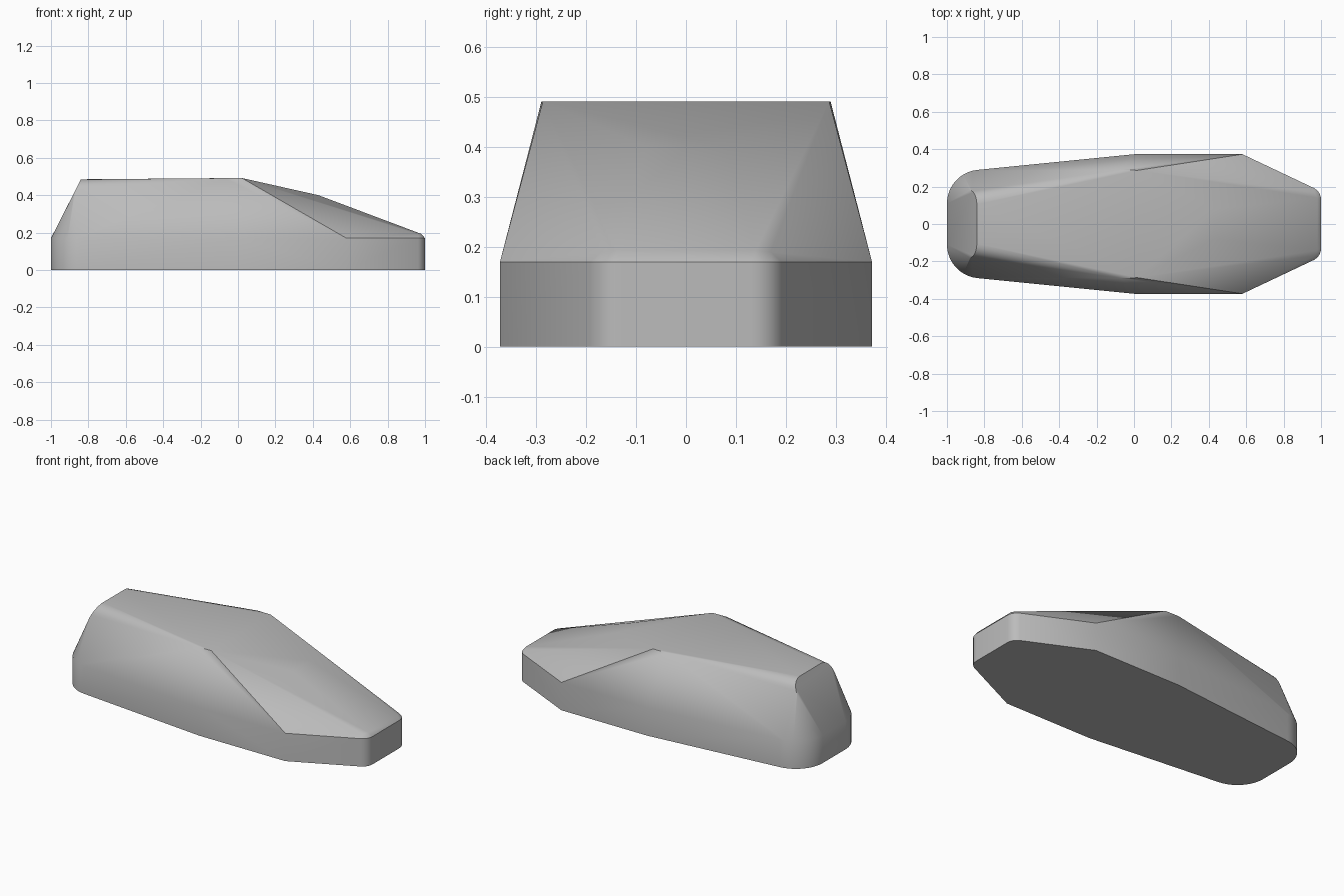
import bpy, bmesh, math

cube = bpy.data.objects.get("Cube")
if cube:
    bpy.data.objects.remove(cube, do_unlink=True)

# Plain grey material
grey = bpy.data.materials.new("light_grey")
grey.use_nodes = True
colour = (0.5, 0.5, 0.5, 1)
grey.diffuse_color = colour
grey.node_tree.nodes["Principled BSDF"].inputs["Base Color"].default_value = colour


def arc(cx, cy, r, start, end, steps):
    """Points along a circular arc, angles in degrees."""
    angles = [math.radians(start + (end - start) * i / steps) for i in range(steps + 1)]
    return [(cx + r * math.cos(a), cy + r * math.sin(a)) for a in angles]


# Half outline of the upright wall: rounded nose, wide middle, rounded tail
outline = arc(0.93, 0.13, 0.07, 0, 62, 5)
outline += [(0.58, 0.373), (0.0, 0.373)]
outline += arc(-0.82, 0.11, 0.18, 95, 180, 10)
half = [(x, y, z) for x, y in outline for z in (0, 0.17)]

# Nose lip, bulge of the front slope and the shoulder points
half += [(0.98, 0.14, 0.193), (0.965, 0.17, 0.19), (0.43, 0.08, 0.4)]
half += [(0.02, 0.287, 0.492), (-0.07, 0.29, 0.491)]

# Rounded upper end of the sloping tail
for y, z in arc(0.105, 0.41, 0.075, 0, 90, 6):
    half.append((-0.84 - (0.485 - z) * 0.5, y, z))

# Wrap a faceted body around the mirrored points
bm = bmesh.new()
for x, y, z in half:
    for side in (-1, 1):
        bm.verts.new((x, y * side, z))
hull = bmesh.ops.convex_hull(bm, input=bm.verts)
unused = {v for v in hull["geom_interior"] + hull["geom_unused"]
          if isinstance(v, bmesh.types.BMVert)}
bmesh.ops.delete(bm, geom=list(unused), context='VERTS')
bmesh.ops.dissolve_limit(bm, angle_limit=math.radians(0.5),
                         verts=bm.verts, edges=bm.edges)
bmesh.ops.recalc_face_normals(bm, faces=bm.faces)

mesh = bpy.data.meshes.new("body")
bm.to_mesh(mesh)
bm.free()
mesh.materials.append(grey)
body = bpy.data.objects.new("body", mesh)
bpy.context.collection.objects.link(body)

# Smooth the shallow folds, keep the hard edges
bpy.ops.object.select_all(action='DESELECT')
body.select_set(True)
bpy.context.view_layer.objects.active = body
bpy.ops.object.shade_smooth_by_angle(angle=math.radians(30))
